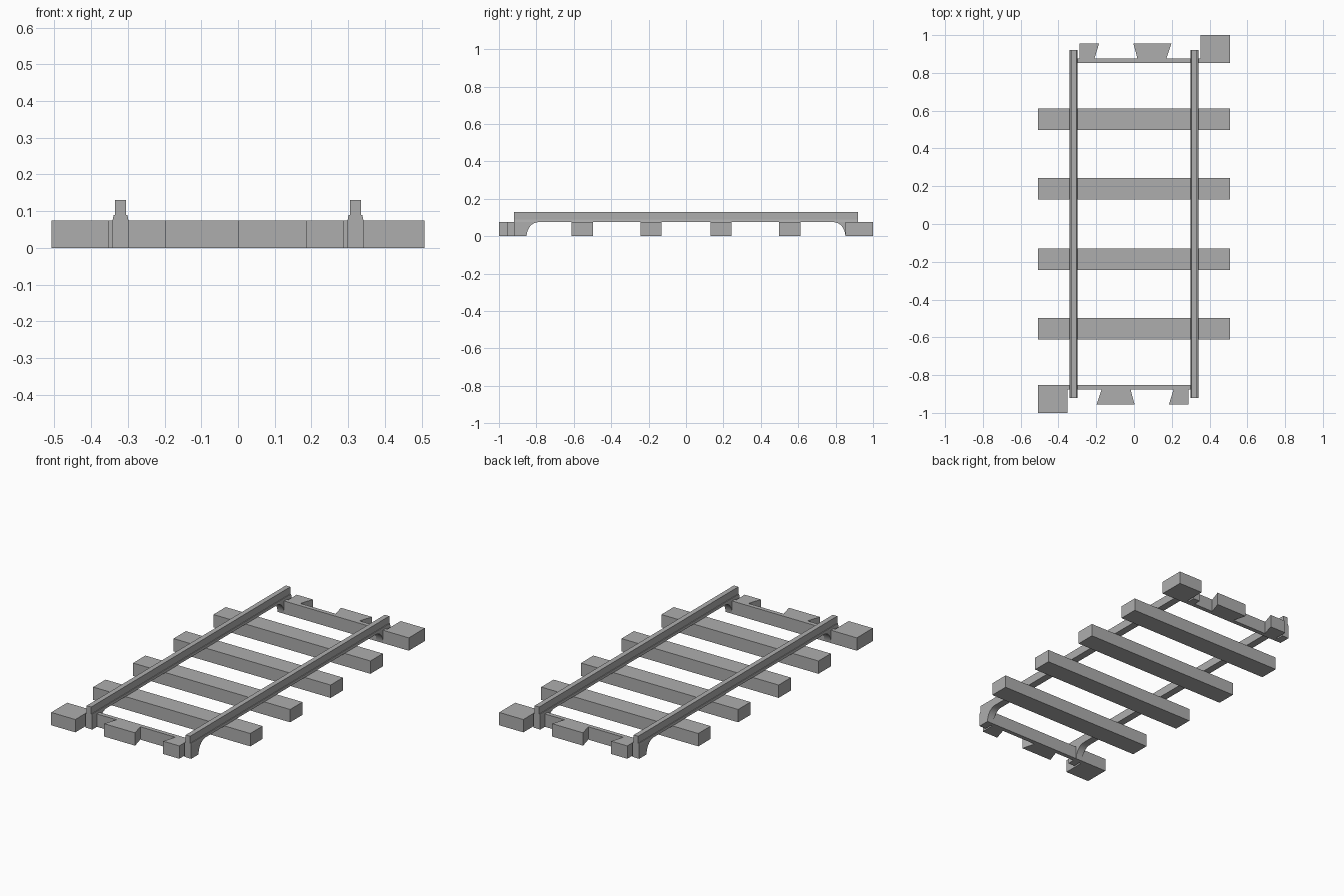
import bpy, bmesh, math
from mathutils import Matrix, Vector

cube = bpy.data.objects.get("Cube")
if cube:
    bpy.data.objects.remove(cube, do_unlink=True)

GREY = (0.42, 0.42, 0.42, 1)
mat = bpy.data.materials.new("plain grey")
mat.use_nodes = True
mat.diffuse_color = GREY
mat.node_tree.nodes["Principled BSDF"].inputs["Base Color"].default_value = GREY

TIE_TOP = 0.075
HALF_TURN = Matrix.Rotation(math.pi, 4, 'Z')


def prism(name, points, sweep, turned=False):
    """Extrude a flat outline along a vector, optionally half-turned about z."""
    bm = bmesh.new()
    face = bm.faces.new([bm.verts.new(p) for p in points])
    new = bmesh.ops.extrude_face_region(bm, geom=[face])["geom"]
    bmesh.ops.translate(bm, vec=Vector(sweep),
                        verts=[v for v in new if isinstance(v, bmesh.types.BMVert)])
    if turned:
        bm.transform(HALF_TURN)
    bmesh.ops.recalc_face_normals(bm, faces=bm.faces)
    mesh = bpy.data.meshes.new(name)
    bm.to_mesh(mesh)
    bm.free()
    mesh.materials.append(mat)
    obj = bpy.data.objects.new(name, mesh)
    bpy.context.collection.objects.link(obj)
    return obj


# Sleepers
HALF_WIDTH = 0.508
for i, y in enumerate((-0.555, -0.187, 0.187, 0.555)):
    outline = [(-HALF_WIDTH, y - 0.057, 0), (HALF_WIDTH, y - 0.057, 0),
               (HALF_WIDTH, y + 0.057, 0), (-HALF_WIDTH, y + 0.057, 0)]
    prism(f"sleeper_{i + 1}", outline, (0, 0, TIE_TOP))

# Rail section: low flange with a narrower head
RAIL_X, RAIL_END, FLANGE = 0.32, 0.92, 0.0215
half = [(FLANGE, TIE_TOP), (0.019, 0.089), (0.0145, 0.089), (0.0145, 0.13)]
section = half + [(-x, z) for x, z in reversed(half)]

# Curved foot under each rail end
FOOT_IN, ARC_IN, STEPS = 0.852, 0.787, 10
foot = [(-RAIL_END, TIE_TOP), (-RAIL_END, 0)]
for i in range(STEPS + 1):
    a = math.pi / 2 * i / STEPS
    foot.append((-ARC_IN - (FOOT_IN - ARC_IN) * math.cos(a), TIE_TOP * math.sin(a)))

# Connector outline: corner block, cross bar, dovetail and half tab
connector = [(-0.508, -1), (-0.352, -1), (-0.352, -0.877), (-0.172, -0.877),
             (-0.198, -0.955), (0.003, -0.955), (-0.018, -0.877), (0.209, -0.877),
             (0.185, -0.955), (0.289, -0.955), (0.289, -0.877), (0.32, -0.877),
             (0.32, -0.852), (-0.508, -0.852)]

for turned, side, end in ((False, "left", "front"), (True, "right", "back")):
    prism(f"{side}_rail", [(RAIL_X + x, -RAIL_END, z) for x, z in section],
          (0, 2 * RAIL_END, 0), turned)
    for sign, label in ((-1, "a"), (1, "b")):
        obj = prism(f"{end}_rail_foot_{label}",
                    [(sign * RAIL_X - FLANGE, y, z) for y, z in foot],
                    (2 * FLANGE, 0, 0), turned)
        bpy.ops.object.select_all(action='DESELECT')
        obj.select_set(True)
        bpy.context.view_layer.objects.active = obj
        bpy.ops.object.shade_smooth_by_angle(angle=math.radians(30))
    prism(f"{end}_connector", [(x, y, 0) for x, y in connector],
          (0, 0, TIE_TOP), turned)
